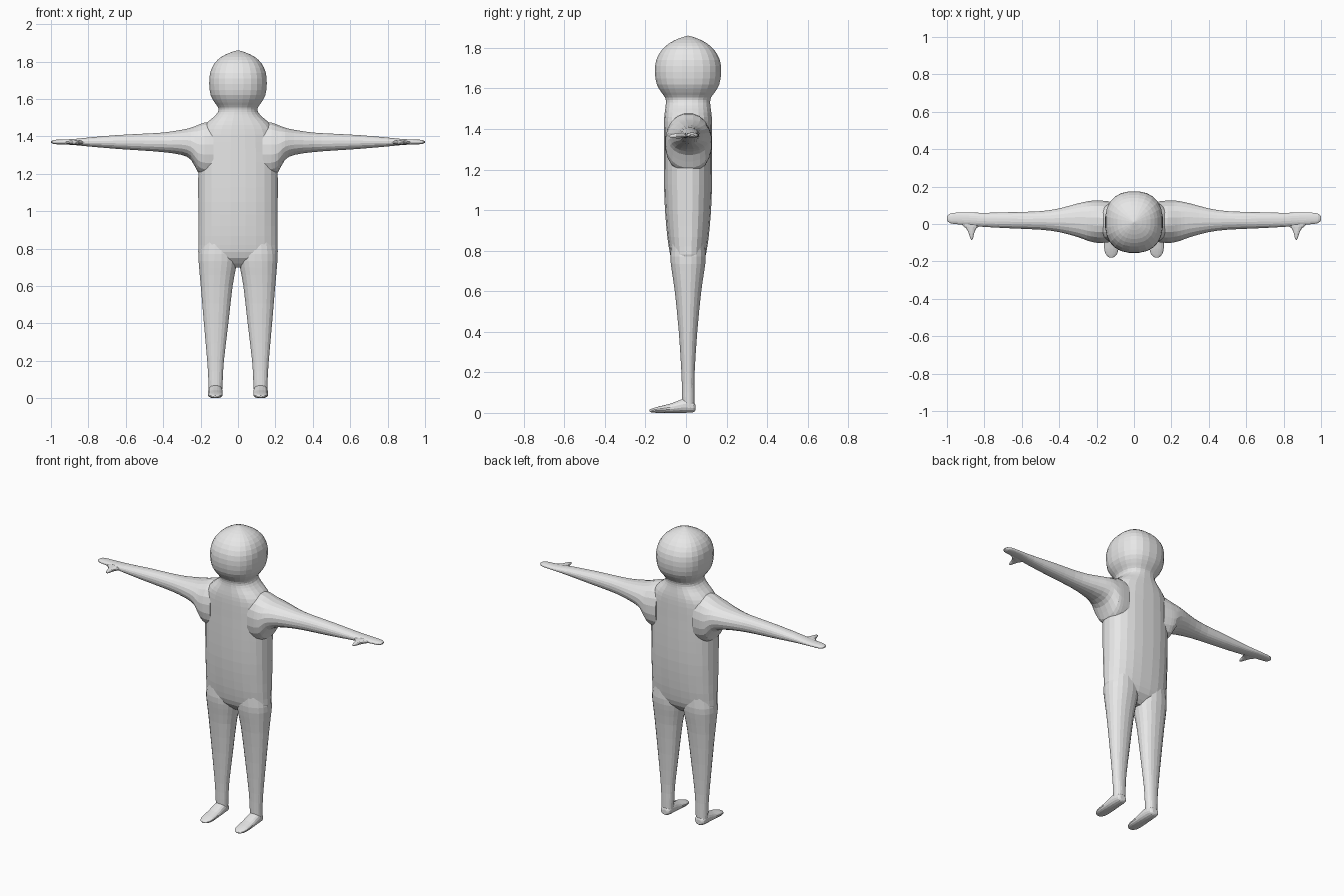
import bpy, bmesh, math
from mathutils import Vector

skin = bpy.data.materials.new("plain_grey")
skin.diffuse_color = (0.8, 0.8, 0.8, 1)


def spline(rows, steps):
    """Catmull-Rom interpolation through the section rows."""
    out = []
    for i in range(len(rows) - 1):
        p = [Vector(rows[min(max(i + k, 0), len(rows) - 1)]) for k in (-1, 0, 1, 2)]
        for j in range(steps):
            t = j / steps
            out.append(0.5 * (2 * p[1] + (p[2] - p[0]) * t
                       + (2 * p[0] - 5 * p[1] + 4 * p[2] - p[3]) * t * t
                       + (3 * p[1] - p[0] - 3 * p[2] + p[3]) * t ** 3))
    return out + [Vector(rows[-1])]


def loft(name, axis, rows, side=1, seg=24, power=2.2, steps=2):
    """Skin rounded sections: (position, centre u, centre v, radius u, radius v)."""
    bm = bmesh.new()
    rings = []
    for t, cu, cv, ru, rv in spline(rows, steps):
        ring = []
        for k in range(seg):
            a = 2 * math.pi * (k + 0.5) / seg
            c, s = math.cos(a), math.sin(a)
            u = cu + max(ru, 0.002) * math.copysign(abs(c) ** (2 / power), c)
            v = cv + max(rv, 0.002) * math.copysign(abs(s) ** (2 / power), s)
            x, y, z = {"x": (t, u, v), "y": (u, t, v), "z": (u, v, t)}[axis]
            ring.append(bm.verts.new((side * x, y, z)))
        rings.append(ring)
    for a, b in zip(rings, rings[1:]):
        for k in range(seg):
            n = (k + 1) % seg
            bm.faces.new((a[k], a[n], b[n], b[k]))
    bm.faces.new(rings[0])
    bm.faces.new(rings[-1])
    bmesh.ops.recalc_face_normals(bm, faces=bm.faces)
    mesh = bpy.data.meshes.new(name)
    bm.to_mesh(mesh)
    bm.free()
    mesh.materials.append(skin)
    ob = bpy.data.objects.new(name, mesh)
    bpy.context.collection.objects.link(ob)
    return ob


# Torso, neck and head in one upright loft
body = loft("body", "z", [
    (0.70, 0, .01, .12, .03), (0.75, 0, .01, .205, .078), (0.82, 0, .01, .213, .096),
    (0.92, 0, .01, .213, .108), (1.05, 0, .01, .214, .117), (1.2, 0, .01, .214, .12),
    (1.32, 0, .01, .212, .12), (1.41, 0, .01, .205, .12), (1.46, 0, .01, .18, .118),
    (1.50, 0, .01, .135, .113), (1.53, 0, .01, .108, .11), (1.555, 0, .01, .107, .114),
    (1.58, 0, .01, .125, .132), (1.62, 0, .01, .147, .155), (1.68, 0, .01, .155, .165),
    (1.74, 0, .01, .15, .158), (1.79, 0, .01, .127, .13), (1.825, 0, .01, .09, .09),
    (1.848, 0, .01, .042, .042), (1.86, 0, .01, .003, .003)], power=2.4)

parts = []
for s, label in ((1, "left"), (-1, "right")):
    # Arm tapering out of a flared shoulder into a flat hand
    parts.append(loft(label + "_arm", "x", [
        (.13, .012, 1.33, .11, .15), (.18, .012, 1.33, .115, .145),
        (.215, .014, 1.335, .113, .127), (.25, .016, 1.36, .106, .088),
        (.30, .02, 1.368, .091, .068), (.40, .02, 1.368, .064, .053),
        (.50, .019, 1.369, .05, .046), (.65, .02, 1.37, .044, .037),
        (.80, .022, 1.37, .038, .024), (.88, .027, 1.37, .035, .016),
        (.95, .03, 1.37, .031, .013), (.985, .03, 1.37, .025, .011),
        (1.0, .03, 1.37, .01, .004)], s, 20))
    # Thumb
    parts.append(loft(label + "_thumb", "y", [
        (.02, .87, 1.368, .055, .011), (-.005, .87, 1.368, .05, .013),
        (-.025, .87, 1.367, .027, .013), (-.05, .869, 1.366, .015, .012),
        (-.075, .868, 1.365, .008, .008), (-.086, .868, 1.365, .002, .002)], s, 12))
    # Leg
    parts.append(loft(label + "_leg", "z", [
        (.025, .121, .012, .036, .03), (.1, .12, .011, .039, .031),
        (.2, .12, .01, .045, .033), (.4, .117, .01, .066, .046),
        (.6, .114, .01, .086, .066), (.7, .109, .01, .1, .081),
        (.77, .107, .01, .1045, .088), (.88, .105, .01, .085, .08)], s, 20))
    # Foot
    parts.append(loft(label + "_foot", "y", [
        (.046, .121, .026, .018, .014), (.036, .121, .03, .032, .027),
        (.0, .121, .036, .038, .036), (-.035, .121, .031, .039, .031),
        (-.08, .121, .0225, .039, .0225), (-.13, .121, .0165, .039, .0165),
        (-.16, .121, .0125, .031, .0115), (-.176, .121, .011, .016, .007),
        (-.18, .121, .011, .004, .003)], s, 16))

# Weld everything into one skin
bpy.context.view_layer.objects.active = body
for part in parts:
    mod = body.modifiers.new("weld", "BOOLEAN")
    mod.operation = "UNION"
    mod.solver = "EXACT"
    mod.object = part
    bpy.ops.object.modifier_apply(modifier=mod.name)
    bpy.data.objects.remove(part)
